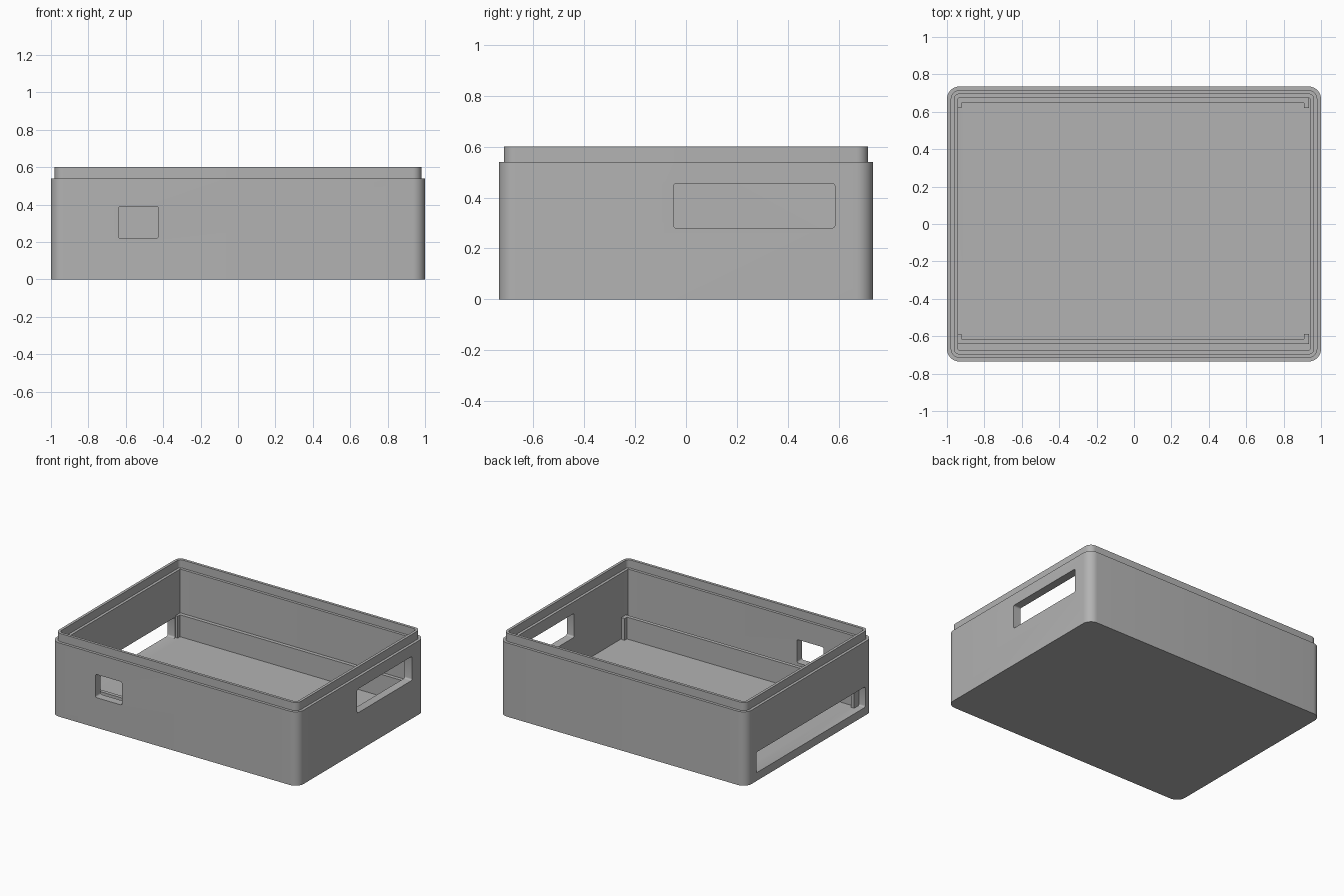
import bpy, bmesh, math
from mathutils import Vector

cube = bpy.data.objects.get("Cube")
if cube:
    bpy.data.objects.remove(cube, do_unlink=True)

grey = bpy.data.materials.new("plain grey")
grey.use_nodes = True
COLOUR = (0.45, 0.45, 0.45, 1)
grey.diffuse_color = COLOUR
grey.node_tree.nodes["Principled BSDF"].inputs["Base Color"].default_value = COLOUR

HX, HY, RADIUS = 1.0, 0.735, 0.066
FLOOR, SHOULDER, RIM = 0.06, 0.54, 0.60
WALL = 0.06


def finish(name, bm):
    bmesh.ops.recalc_face_normals(bm, faces=bm.faces)
    mesh = bpy.data.meshes.new(name)
    bm.to_mesh(mesh)
    bm.free()
    obj = bpy.data.objects.new(name, mesh)
    obj.data.materials.append(grey)
    bpy.context.collection.objects.link(obj)
    return obj


def activate(obj):
    bpy.ops.object.select_all(action='DESELECT')
    obj.select_set(True)
    bpy.context.view_layer.objects.active = obj


def rounded_ring(bm, inset, z, steps=8):
    """Rounded rectangle of vertices, inset from the outer wall."""
    r = RADIUS - inset
    verts = []
    for quarter, (sx, sy) in enumerate([(1, 1), (-1, 1), (-1, -1), (1, -1)]):
        for i in range(steps + 1):
            a = (quarter + i / steps) * math.pi / 2
            verts.append(bm.verts.new((sx * (HX - RADIUS) + r * math.cos(a),
                                       sy * (HY - RADIUS) + r * math.sin(a), z)))
    return verts


def window_cutter(name, low, high, axis):
    """Box with its edges along one axis rounded."""
    low, high = Vector(low), Vector(high)
    bm = bmesh.new()
    bmesh.ops.create_cube(bm, size=1)
    for v in bm.verts:
        v.co = Vector([(low[i] + high[i]) / 2 + v.co[i] * (high[i] - low[i])
                       for i in range(3)])
    edges = [e for e in bm.edges
             if abs((e.verts[0].co - e.verts[1].co)[axis]) > 0.01]
    bmesh.ops.bevel(bm, geom=edges, offset=0.012, segments=4, profile=0.5,
                    affect='EDGES')
    cutter = finish(name, bm)
    cutter.hide_render = True
    return cutter


# Tray shell: wall, floor and the tongue along the middle of the rim
bm = bmesh.new()
profile = [(0, 0), (0, SHOULDER), (0.02, SHOULDER), (0.02, RIM),
           (0.04, RIM), (0.04, SHOULDER), (WALL, SHOULDER), (WALL, FLOOR)]
rings = [rounded_ring(bm, inset, z) for inset, z in profile]
for a, b in zip(rings, rings[1:]):
    for i in range(len(a)):
        j = (i + 1) % len(a)
        bm.faces.new((a[i], a[j], b[j], b[i]))
bm.faces.new(rings[0])
bm.faces.new(rings[-1])
tray = finish("tray_shell", bm)

# Openings in the front and both ends
cutters = [
    window_cutter("front_opening", (-0.64, -0.85, 0.22), (-0.425, -0.655, 0.39), 1),
    window_cutter("left_opening", (0.9, -0.05, 0.28), (1.1, 0.585, 0.455), 0),
    window_cutter("right_opening", (-1.1, -0.645, FLOOR), (-0.9, 0.615, 0.21), 0),
]
activate(tray)
for cutter in cutters:
    mod = tray.modifiers.new(cutter.name, 'BOOLEAN')
    mod.object = cutter
    mod.operation = 'DIFFERENCE'
    mod.solver = 'EXACT'
    bpy.ops.object.modifier_apply(modifier=mod.name)
for cutter in cutters:
    bpy.data.objects.remove(cutter, do_unlink=True)
activate(tray)
bpy.ops.object.shade_smooth_by_angle(angle=math.radians(30))

# Board rails: upright strips with a short return at each end
T, X0, X1, TOP = 0.027, -0.95, 0.935, 0.22
for name, y, s in (("back_rail", 0.675, -1), ("front_rail", -0.642, 1)):
    outline = [(X0, 0), (X1, 0), (X1, 2 * T), (X1 - T, 2 * T),
               (X1 - T, T), (X0 + T, T), (X0 + T, 2 * T), (X0, 2 * T)]
    bm = bmesh.new()
    face = bm.faces.new([bm.verts.new((x, y + s * d, FLOOR - 0.01))
                         for x, d in outline])
    result = bmesh.ops.extrude_face_region(bm, geom=[face])
    for v in result["geom"]:
        if isinstance(v, bmesh.types.BMVert):
            v.co.z = TOP
    finish(name, bm)
